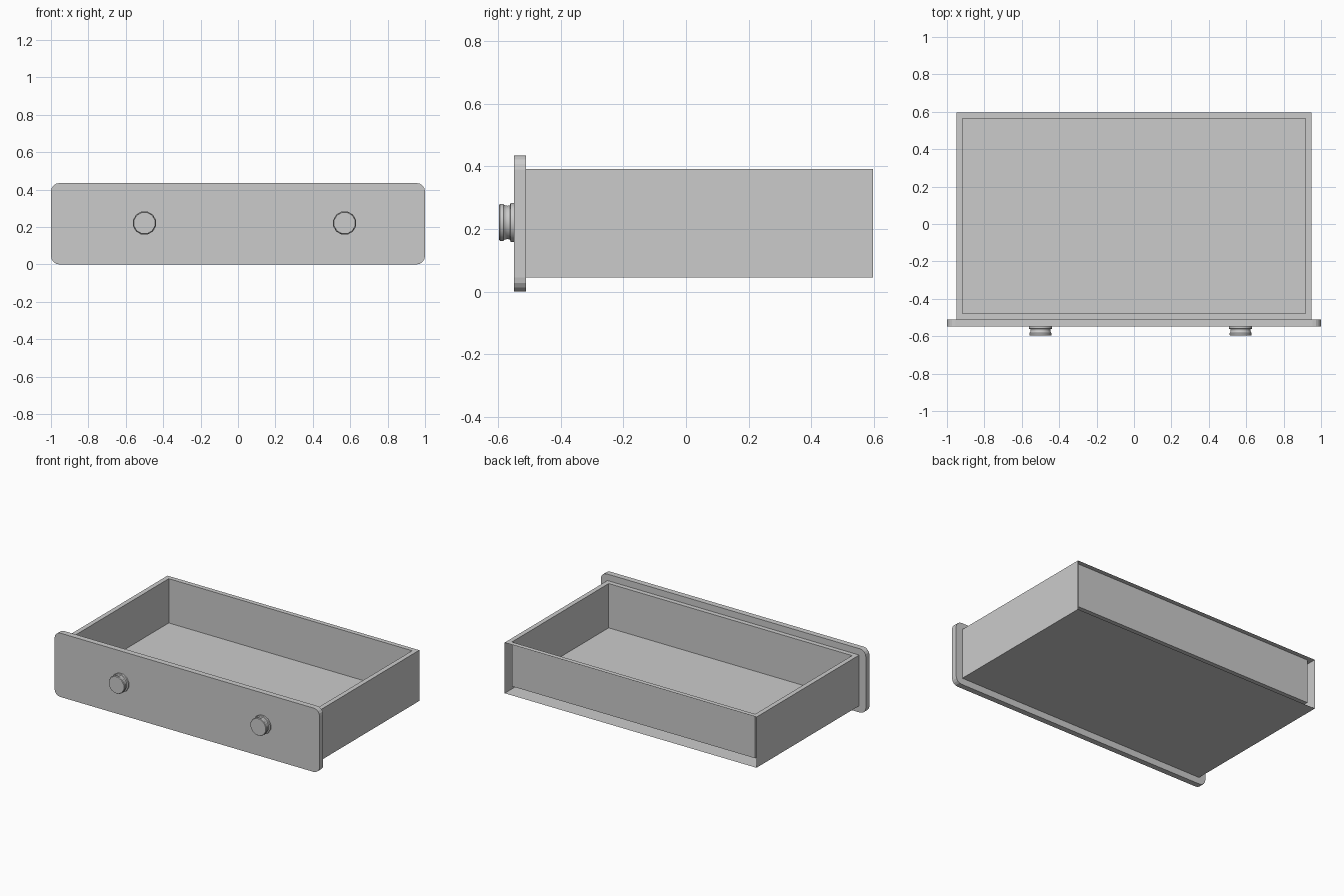
import bpy, bmesh, math
from mathutils import Matrix, Vector

if "Cube" in bpy.data.objects:
    bpy.data.objects.remove(bpy.data.objects["Cube"])


def cuboid(bm, lo, hi):
    lo, hi = Vector(lo), Vector(hi)
    size = hi - lo
    mat = Matrix.Translation((lo + hi) / 2) @ Matrix.Diagonal((*size, 1))
    bmesh.ops.create_cube(bm, size=1, matrix=mat)


def finish(bm, name):
    bm.normal_update()
    mesh = bpy.data.meshes.new(name)
    bm.to_mesh(mesh)
    bm.free()
    obj = bpy.data.objects.new(name, mesh)
    bpy.context.collection.objects.link(obj)
    return obj


def face_towards(bm, direction):
    return max(bm.faces, key=lambda f: f.normal.dot(direction))


# Drawer box: hollow shell, inset rim and sunken tray, open outer back
WALL = 0.045
bm = bmesh.new()
cuboid(bm, (-0.95, -0.51, 0.045), (0.95, 0.597, 0.391))
bm.normal_update()
back = face_towards(bm, Vector((0, 1, 0)))
top = face_towards(bm, Vector((0, 0, 1)))
bmesh.ops.delete(bm, geom=[back], context='FACES_ONLY')
# the rim is inset on all four edges, including the open back edge
bmesh.ops.inset_region(bm, faces=[top], thickness=WALL, use_boundary=True)
result = bmesh.ops.extrude_face_region(bm, geom=[top])
verts = [g for g in result['geom'] if isinstance(g, bmesh.types.BMVert)]
bmesh.ops.translate(bm, verts=verts, vec=(0, 0, -0.302))
if top.is_valid:
    bmesh.ops.delete(bm, geom=[top], context='FACES_ONLY')
finish(bm, "drawer_box")

# Front panel with rounded corners
bm = bmesh.new()
cuboid(bm, (-1, -0.549, 0), (1, -0.51, 0.435))
corners = [e for e in bm.edges
           if abs(e.verts[0].co.y - e.verts[1].co.y) > 0.01]
bmesh.ops.bevel(bm, geom=corners, offset=0.045, segments=4,
                profile=0.5, affect='EDGES')
finish(bm, "front_panel")

# Turned knobs: (distance out from panel, radius)
PROFILE = [(0, 0.064), (0.011, 0.064), (0.013, 0.056), (0.022, 0.055),
           (0.030, 0.057), (0.034, 0.061), (0.044, 0.061), (0.048, 0.058)]
SIDES = 12


def knob(name, x):
    bm = bmesh.new()
    rings = []
    for out, r in PROFILE:
        rings.append([bm.verts.new((x + r * math.cos(a), -0.549 - out,
                                    0.221 + r * math.sin(a)))
                      for a in (math.tau * (i + 0.5) / SIDES for i in range(SIDES))])
    for a, b in zip(rings, rings[1:]):
        for i in range(SIDES):
            j = (i + 1) % SIDES
            bm.faces.new((a[i], a[j], b[j], b[i]))
    bm.faces.new(rings[0])
    bm.faces.new(rings[-1])
    bmesh.ops.recalc_face_normals(bm, faces=bm.faces)
    obj = finish(bm, name)
    bpy.ops.object.select_all(action='DESELECT')
    obj.select_set(True)
    bpy.context.view_layer.objects.active = obj
    bpy.ops.object.shade_smooth_by_angle(angle=math.radians(35))


knob("left_knob", -0.5)
knob("right_knob", 0.57)
